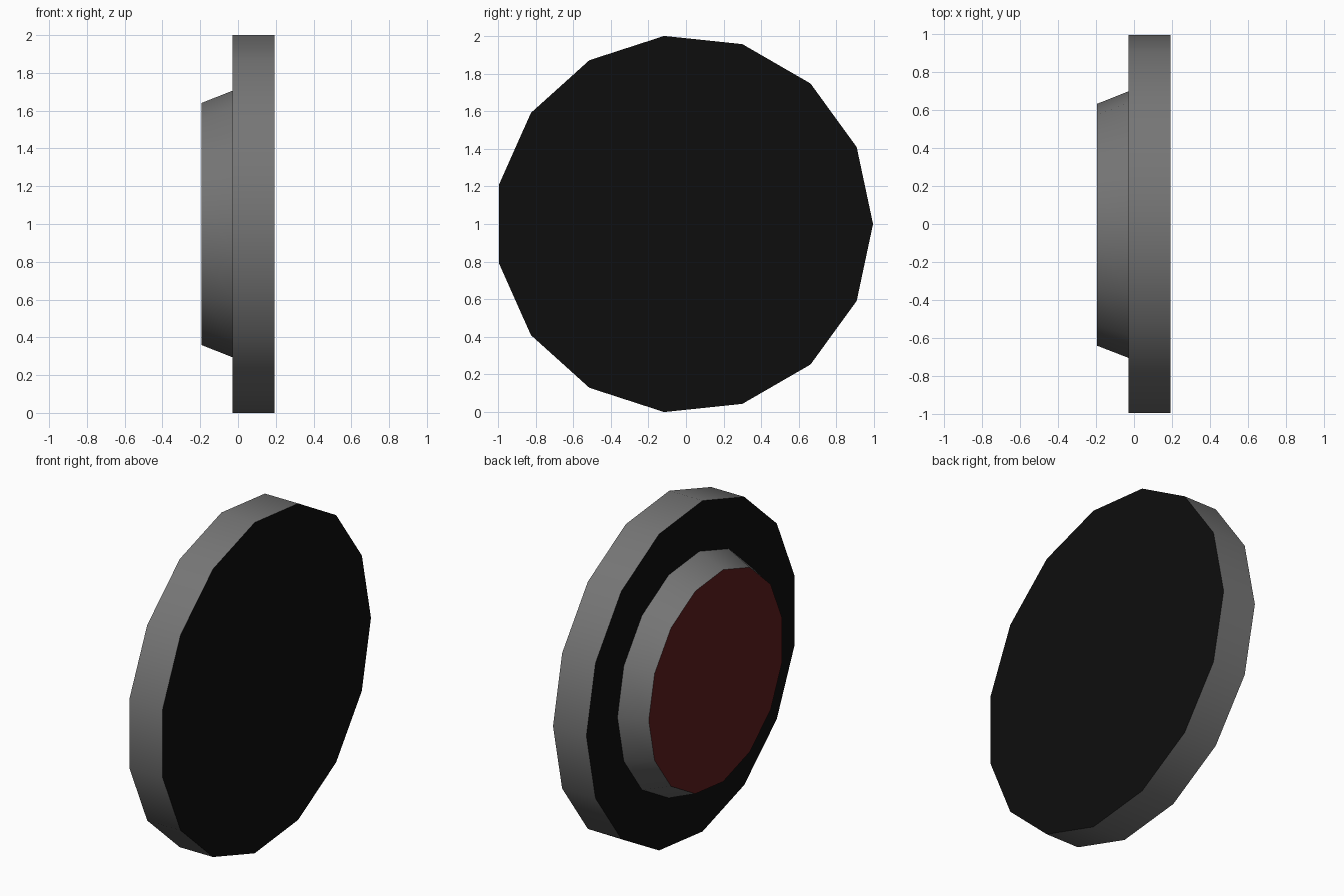
import bpy, bmesh
from math import cos, sin, tau

if "Cube" in bpy.data.objects:
    bpy.data.objects.remove(bpy.data.objects["Cube"])

SIDES = 15
CENTER_Y, CENTER_Z = -0.011, 1.0


def material(name, rgb):
    m = bpy.data.materials.new(name)
    m.diffuse_color = (*rgb, 1)
    m.use_nodes = True
    m.node_tree.nodes["Principled BSDF"].inputs["Base Color"].default_value = m.diffuse_color
    return m


grey = material("rim_grey", (0.18, 0.18, 0.18))
black = material("face_black", (0.004, 0.004, 0.004))
red = material("cap_red", (0.11, 0.012, 0.012))


def drum(name, x0, r0, x1, r1, cap_material):
    """Polygonal drum along x with smooth sides and flat coloured caps."""
    bm = bmesh.new()
    rings = []
    for x, r in ((x0, r0), (x1, r1)):
        rings.append([bm.verts.new((x, CENTER_Y + r * cos(tau * i / SIDES),
                                    CENTER_Z + r * sin(tau * i / SIDES)))
                      for i in range(SIDES)])
    a, b = rings
    for i in range(SIDES):
        j = (i + 1) % SIDES
        bm.faces.new((a[i], a[j], b[j], b[i])).smooth = True
    for ring in rings:
        cap = bm.faces.new(ring)
        cap.material_index = 1
        for e in cap.edges:
            e.smooth = False
    bmesh.ops.recalc_face_normals(bm, faces=bm.faces)
    me = bpy.data.meshes.new(name)
    bm.to_mesh(me)
    bm.free()
    me.materials.append(grey)
    me.materials.append(cap_material)
    ob = bpy.data.objects.new(name, me)
    bpy.context.collection.objects.link(ob)
    return ob


# Wide disc with black faces
drum("main_disc", -0.03, 1.0055, 0.193, 1.0055, black)
# Tapered hub with red cap
drum("tapered_hub", -0.194, 0.644, -0.03, 0.709, red)
